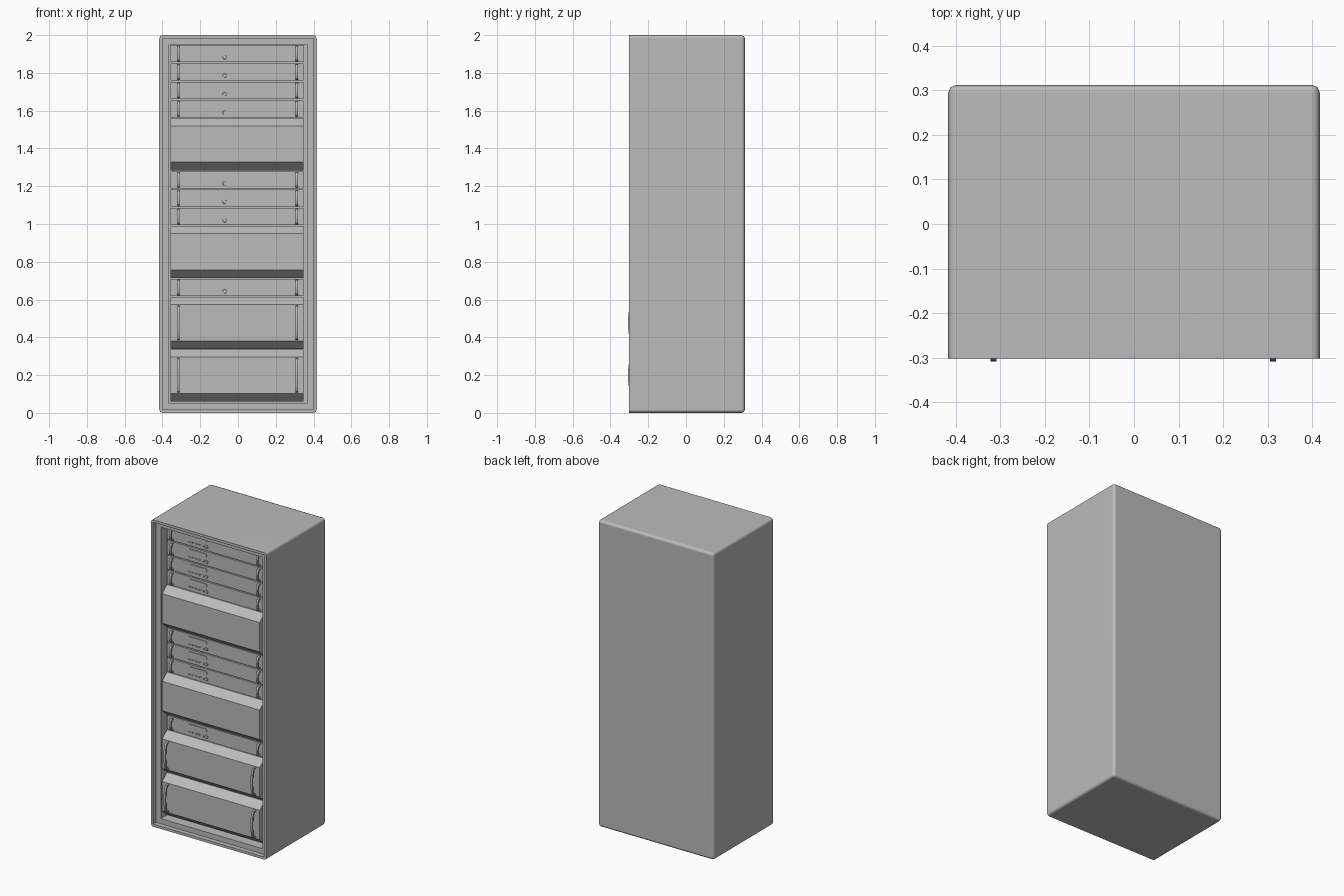
import bpy, bmesh, math
from mathutils import Vector

cube = bpy.data.objects.get("Cube")
if cube:
    bpy.data.objects.remove(cube, do_unlink=True)

gray = bpy.data.materials.new("metal_gray")
gray.use_nodes = True
COLOR = (0.5, 0.5, 0.5, 1)
gray.diffuse_color = COLOR
gray.node_tree.nodes["Principled BSDF"].inputs["Base Color"].default_value = COLOR

LEFT, RIGHT = -0.357, 0.347      # equipment width
RECESS, FRONT = -0.222, -0.272   # slim unit face, deep unit face
HANDLE_X = (-0.315, 0.312)


def finish(name, bm, angle=None):
    bmesh.ops.recalc_face_normals(bm, faces=bm.faces)
    mesh = bpy.data.meshes.new(name)
    bm.to_mesh(mesh)
    bm.free()
    mesh.materials.append(gray)
    obj = bpy.data.objects.new(name, mesh)
    bpy.context.collection.objects.link(obj)
    if angle:
        bpy.ops.object.select_all(action='DESELECT')
        obj.select_set(True)
        bpy.context.view_layer.objects.active = obj
        bpy.ops.object.shade_smooth_by_angle(angle=math.radians(angle))
    return obj


def add_box(bm, x0, x1, y0, y1, z0, z1):
    verts = bmesh.ops.create_cube(bm, size=1)["verts"]
    for v in verts:
        v.co = ((x0 + x1) / 2 + v.co.x * (x1 - x0),
                (y0 + y1) / 2 + v.co.y * (y1 - y0),
                (z0 + z1) / 2 + v.co.z * (z1 - z0))
    return verts


def add_prism(bm, profile, x0, x1):
    """Sweep a (y, z) profile along x."""
    face = bm.faces.new([bm.verts.new((x0, y, z)) for y, z in profile])
    out = bmesh.ops.extrude_face_region(bm, geom=[face])["geom"]
    for v in out:
        if isinstance(v, bmesh.types.BMVert):
            v.co.x = x1


def add_handle(bm, x, z0, z1, y, reach, width):
    """Bowed strap handle: outer arch minus inner arch, swept across x."""
    steps, thick = 10, 0.009
    mid, half = (z0 + z1) / 2, (z1 - z0) / 2

    def arch(h, r):
        pts = []
        for i in range(steps + 1):
            a = math.pi * i / steps
            pts.append((y - r * math.sin(a) ** 0.6 if 0 < i < steps else y + 0.003,
                        mid - h * math.cos(a)))
        return pts
    outer, inner = arch(half, reach), arch(half - thick, reach - thick)
    add_prism(bm, outer + inner[::-1], x - width / 2, x + width / 2)


# Cabinet shell: chamfered box with a stepped front opening
bm = bmesh.new()
add_box(bm, -0.417, 0.417, -0.302, 0.312, 0, 2)
edges = [e for e in bm.edges if any(v.co.y > 0 for v in e.verts)]
bmesh.ops.bevel(bm, geom=edges, offset=0.018, segments=2, profile=0.5, affect='EDGES')
bm.normal_update()
front = min(bm.faces, key=lambda f: f.calc_center_median().y)
for thickness, depth in ((0.017, 0.03), (0.034, 0.1)):
    bmesh.ops.inset_region(bm, faces=[front], thickness=thickness)
    bm.normal_update()
    out = bmesh.ops.extrude_discrete_faces(bm, faces=[front])["faces"]
    front = out[0]
    for v in front.verts:
        v.co.y += depth
cabinet = finish("cabinet_shell", bm, 50)
cabinet.modifiers.new("even_shading", 'WEIGHTED_NORMAL').keep_sharp = True


def slim_unit(name, z0, z1):
    """Thin rack unit with handles, label plate, indicator dots and a button."""
    bm = bmesh.new()
    add_box(bm, LEFT, RIGHT, RECESS, -0.16, z0 + 0.004, z1 - 0.003)
    for x in HANDLE_X:
        add_handle(bm, x, z0 + 0.008, z1 - 0.006, RECESS, 0.03, 0.013)
    # raised label plate with rounded ends
    cz, r = z0 + 0.068, 0.013
    pill = []
    for cx, start in ((-0.08, -90), (-0.19, 90)):
        for i in range(7):
            a = math.radians(start + 30 * i)
            pill.append(bm.verts.new((cx + r * math.cos(a), RECESS - 0.005, cz + r * math.sin(a))))
    plate = bmesh.ops.extrude_face_region(bm, geom=[bm.faces.new(pill)])["geom"]
    for v in plate:
        if isinstance(v, bmesh.types.BMVert):
            v.co.y = RECESS + 0.003
    # indicator dots
    for i in range(7):
        x = -0.2 + 0.017 * i
        add_box(bm, x, x + 0.009, RECESS - 0.004, RECESS + 0.003, z0 + 0.025, z0 + 0.032)
    # round button
    button = bmesh.ops.create_cone(bm, cap_ends=True, segments=12, radius1=0.012,
                                   radius2=0.01, depth=0.014)["verts"]
    for v in button:
        v.co = Vector((v.co.x - 0.071, RECESS - v.co.z, v.co.y + z0 + 0.03))
    finish(name, bm, 30)


def deep_unit(name, z0, z1, handles):
    """Tall unit whose face projects forward between two slopes."""
    bm = bmesh.new()
    add_prism(bm, [(-0.16, z0 + 0.002), (RECESS, z0 + 0.002), (FRONT, z0 + 0.045),
                   (FRONT, z1 - 0.041), (RECESS, z1), (-0.16, z1)], LEFT, RIGHT)
    if handles:
        for x in HANDLE_X:
            add_handle(bm, x, z0 + 0.05, z1 - 0.045, FRONT, 0.036, 0.013)
    finish(name, bm, 30)


# Equipment stack from the top down: slim and deep units
SLIM, DEEP = 0.0975, 0.278
top = 1.95
for i, kind in enumerate("ssssdsssdsDD"):
    if kind == "s":
        slim_unit(f"slim_unit_{i + 1}", top - SLIM, top)
        top -= SLIM
    else:
        deep_unit(f"deep_unit_{i + 1}", top - DEEP, top, kind == "D")
        top -= DEEP
